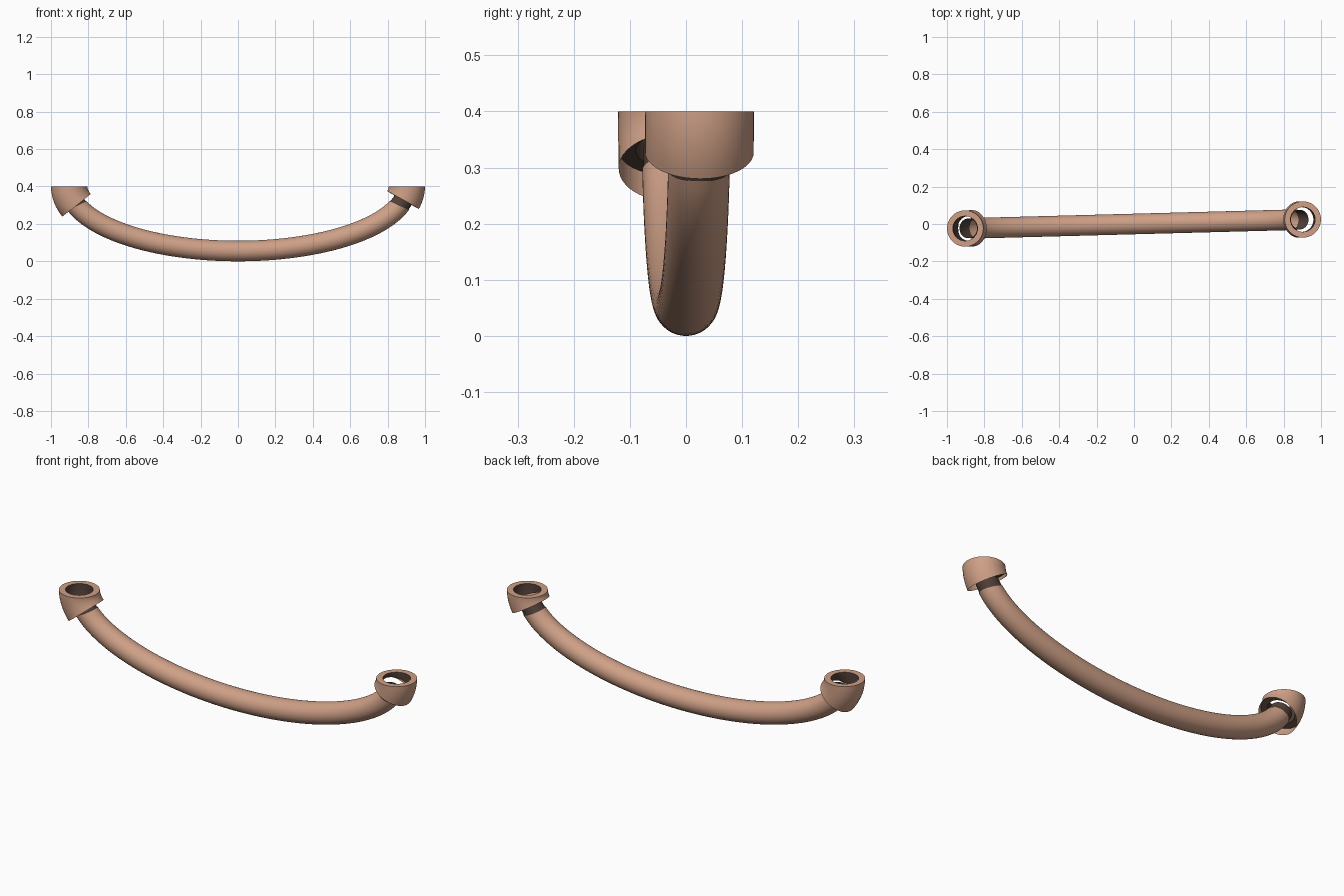
import bpy, bmesh, math
from mathutils import Vector

if "Cube" in bpy.data.objects:
    bpy.data.objects.remove(bpy.data.objects["Cube"])

A, B, TOP = 0.903, 0.345, 0.4          # ellipse half-axes and rim height
YAW = math.atan2(0.024, 0.9)           # slight turn in plan
SIDES = 48


def material(name, rgb):
    m = bpy.data.materials.new(name)
    m.diffuse_color = (*rgb, 1)
    m.use_nodes = True
    m.node_tree.nodes["Principled BSDF"].inputs["Base Color"].default_value = m.diffuse_color
    return m


tan_mat = material("tan_clay", (0.62, 0.35, 0.24))
dark_mat = material("dark_brown", (0.085, 0.052, 0.04))


def ring(bm, t, r, skew):
    """Circle of radius r around the elliptical path at angle t (0 = right rim)."""
    verts = []
    for i in range(SIDES):
        a = 2 * math.pi * i / SIDES
        u = t - skew * math.cos(a)     # skew slants the cut at a pipe end
        c = Vector((A * math.cos(u), 0, TOP - B * math.sin(u)))
        tangent = Vector((-A * math.sin(u), 0, -B * math.cos(u))).normalized()
        side = Vector((0, 1, 0))
        out = tangent.cross(side)
        if out.z > 0:                  # always away from the inside of the bend
            out = -out
        verts.append(bm.verts.new(c + r * (math.cos(a) * out + math.sin(a) * side)))
    return verts


def sweep(name, stations, mat):
    """Skin a list of (path angle, radius, skew) stations."""
    bm = bmesh.new()
    rings = [ring(bm, *s) for s in stations]
    for p, q in zip(rings, rings[1:]):
        for i in range(SIDES):
            j = (i + 1) % SIDES
            bm.faces.new((p[i], p[j], q[j], q[i]))
    bmesh.ops.recalc_face_normals(bm, faces=bm.faces[:])
    mesh = bpy.data.meshes.new(name)
    bm.to_mesh(mesh)
    bm.free()
    mesh.materials.append(mat)
    ob = bpy.data.objects.new(name, mesh)
    bpy.context.collection.objects.link(ob)
    ob.rotation_euler.z = YAW
    bpy.ops.object.select_all(action='DESELECT')
    ob.select_set(True)
    bpy.context.view_layer.objects.active = ob
    bpy.ops.object.shade_smooth_by_angle(angle=math.radians(35))


def span(s0, s1, r, n=8):
    """Stations of constant radius between two depths (sine of the path angle)."""
    t0, t1 = math.asin(s0), math.asin(s1)
    return [(t0 + (t1 - t0) * i / n, r, 0) for i in range(n + 1)]


def at_left(stations):
    return [(math.pi - t, r, -k) for t, r, k in stations]


# Long curved pipe, open and slanted at both ends
end, skew = math.asin(0.30), 0.035
n = 72
path = []
for i in range(n + 1):
    f = i / n
    k = skew * (max(0, 1 - f * 8) - max(0, 1 - (1 - f) * 8))
    path.append((end + (math.pi - 2 * end) * f, 0.055, k))
sweep("curved_pipe", path, tan_mat)

# Sockets at both ends; the left collar reaches further down
for label, place, depth in (("right", lambda s: s, 0.21), ("left", at_left, 0.29)):
    # Tan collar with its flat top rim
    sweep(label + "_collar", place([(0, 0.066, 0)] + span(0, depth, 0.097)), tan_mat)
    # Dark hole lining that flares out to a flat underside
    lip = depth - 0.09
    sweep(label + "_lining",
          place(span(0, lip, 0.066) + [(math.asin(lip), 0.096, 0)]), dark_mat)
    # Dark neck slipped into the pipe end
    sweep(label + "_neck", place(span(0.19, 0.36, 0.0525)), dark_mat)
